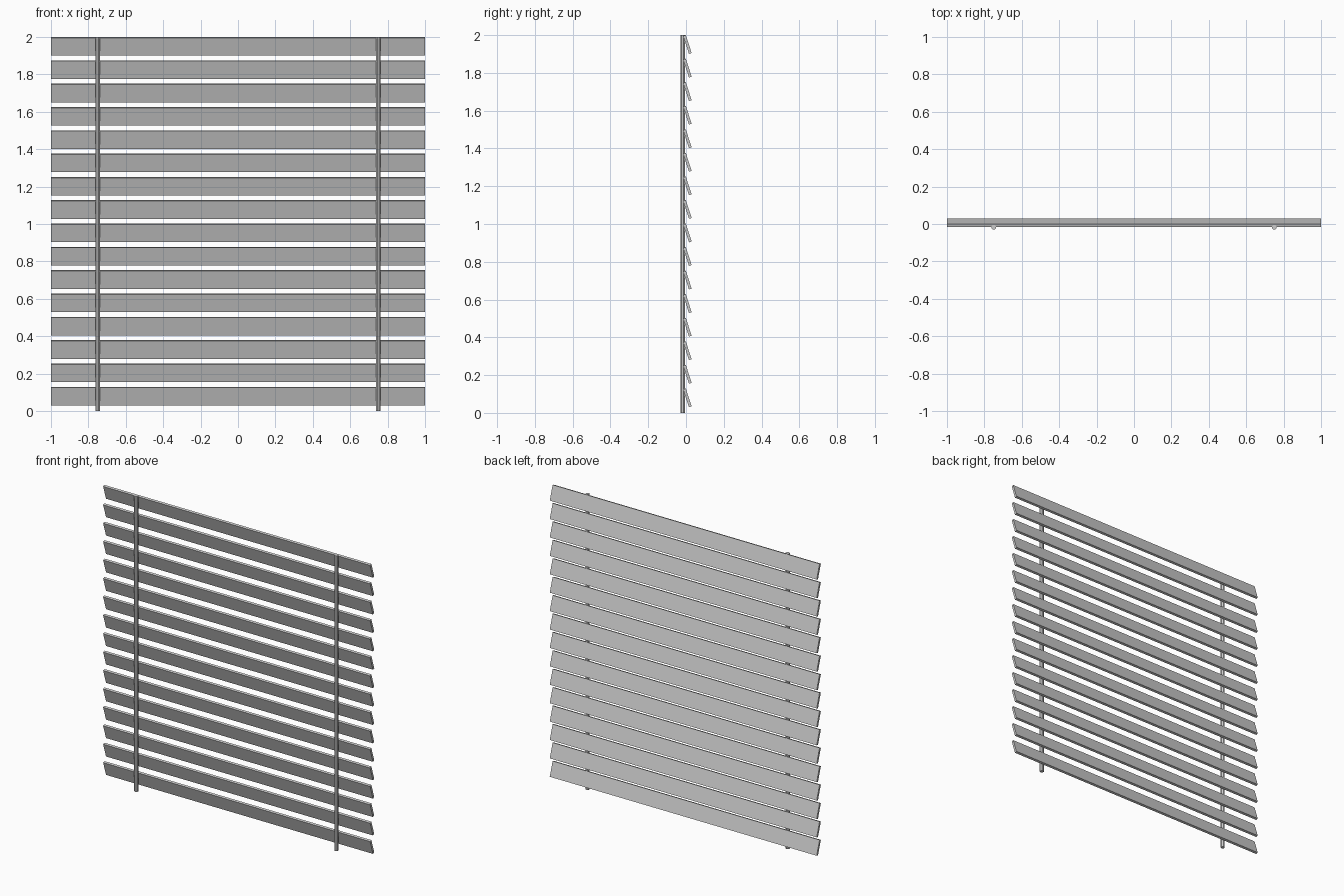
import bpy
from math import radians, sin, cos

if "Cube" in bpy.data.objects:
    bpy.data.objects.remove(bpy.data.objects["Cube"])

SLATS = 16
LENGTH, THICK, WIDTH = 2.0, 0.015, 0.1
TILT = radians(18)
PITCH = 0.1247

# Half height and half depth of a tilted slat
half_z = (WIDTH * cos(TILT) + THICK * sin(TILT)) / 2
half_y = (WIDTH * sin(TILT) + THICK * cos(TILT)) / 2


def slat(index):
    bpy.ops.mesh.primitive_cube_add(
        size=1, location=(0, 0.03 - half_y, 2.0 - half_z - index * PITCH))
    ob = bpy.context.object
    ob.name = f"slat_{index + 1:02d}"
    ob.scale = (LENGTH, THICK, WIDTH)
    ob.rotation_euler.x = TILT


def ladder_cord(name, x):
    r = 0.0125
    bpy.ops.mesh.primitive_cylinder_add(
        vertices=8, radius=r / cos(radians(22.5)), depth=2.0,
        location=(x, -0.03 + r, 1.0), rotation=(0, 0, radians(22.5)))
    bpy.context.object.name = name


# Tilted slats, stacked from the top down
for i in range(SLATS):
    slat(i)

# Vertical cords along the front
ladder_cord("left_cord", -0.75)
ladder_cord("right_cord", 0.75)
